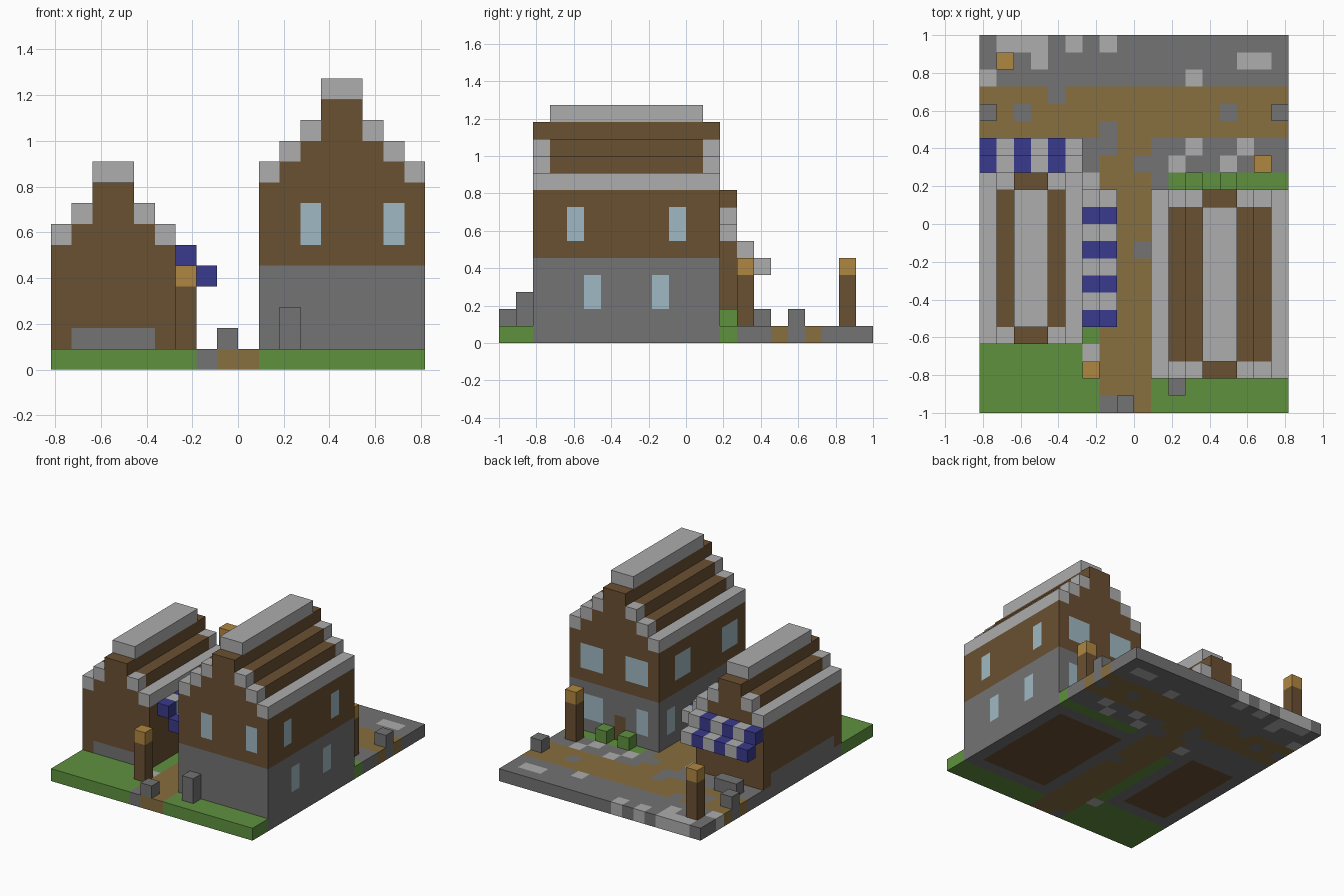
import bpy
import bmesh
from itertools import product
from mathutils import Vector

if "Cube" in bpy.data.objects:
    bpy.data.objects.remove(bpy.data.objects["Cube"], do_unlink=True)

# Block grid: the scene is WIDE x DEEP blocks on the ground
WIDE, DEEP = 18, 22
UNIT = 2 / DEEP

COLOURS = {
    "pale_stone": "ACADAC", "grey_stone": "737373", "grass": "5F913E",
    "dirt": "876E3F", "wood": "6A5032", "lamp_glow": "B08741",
    "blue_cloth": "3A3A8E", "glass": "9FB9C2",
}


def make_material(name, code):
    srgb = [c / 255 for c in bytes.fromhex(code)]
    colour = [((c + 0.055) / 1.055) ** 2.4 for c in srgb] + [1]
    mat = bpy.data.materials.new(name)
    mat.use_nodes = True
    mat.diffuse_color = colour
    mat.node_tree.nodes["Principled BSDF"].inputs["Base Color"].default_value = colour
    return mat


MATS = {name: make_material(name, code) for name, code in COLOURS.items()}


def block(x, y, z, paint):
    """Cells of an inclusive block; paint is a colour name or a rule."""
    spans = [range(s[0], s[-1] + 1) for s in (x, y, z)]
    return {c: paint(*c) if callable(paint) else paint for c in product(*spans)}


def build(name, cells):
    """Mesh the outer skin of the cells, joining flat faces of one colour."""
    bm = bmesh.new()
    used = sorted(set(cells.values()))
    for cell, colour in cells.items():
        for axis, side in product(range(3), (0, 1)):
            beside = list(cell)
            beside[axis] += 2 * side - 1
            if tuple(beside) in cells:
                continue
            u, v = (axis + 1) % 3, (axis + 2) % 3
            ring = []
            for a, b in ((0, 0), (1, 0), (1, 1), (0, 1)):
                p = Vector(cell)
                p[axis] += side
                p[u] += a
                p[v] += b
                p -= Vector((WIDE / 2, DEEP / 2, 0))
                ring.append(bm.verts.new(p * UNIT))
            face = bm.faces.new(ring if side else ring[::-1])
            face.material_index = used.index(colour)
    bmesh.ops.remove_doubles(bm, verts=bm.verts, dist=UNIT / 100)
    bmesh.ops.dissolve_limit(bm, angle_limit=0.01, verts=bm.verts,
                             edges=bm.edges, delimit={"MATERIAL"})
    mesh = bpy.data.meshes.new(name)
    bm.to_mesh(mesh)
    bm.free()
    for colour in used:
        mesh.materials.append(MATS[colour])
    obj = bpy.data.objects.new(name, mesh)
    bpy.context.collection.objects.link(obj)
    return obj


# Ground: grass, cobbles, a street and a lane, with stray stones
def ground():
    cells = block((0, 17), (0, 21), (0,), "grass")

    def patch(x, y, colour):
        cells.update(block(x, y, (0,), colour))

    patch((0, 17), (14, 21), "grey_stone")
    patch((0, 17), (16, 18), "dirt")
    patch((7, 9), (0, 15), "dirt")
    patch((6,), (12, 15), "grey_stone")
    patch((10,), (13,), "grey_stone")
    patch((0, 5), (4, 13), "grey_stone")
    patch((1, 4), (5, 12), "wood")
    patch((10, 17), (2, 12), "grey_stone")
    patch((11, 16), (3, 11), "wood")
    for x, y in ((0, 17), (2, 17), (14, 17), (17, 17), (4, 18), (7, 16),
                 (7, 15), (9, 14), (9, 9), (7, 0)):
        patch((x,), (y,), "grey_stone")
    for x, y in ((1, 21), (2, 21), (3, 21), (5, 21), (7, 21), (3, 20),
                 (15, 20), (16, 20), (0, 19), (12, 19), (12, 15), (15, 15),
                 (11, 14), (14, 14), (6, 13), (6, 3)):
        patch((x,), (y,), "pale_stone")
    build("ground", cells)


# House: walls, stepped gable roof with pale copings, and a ridge cap
def house(name, x, y, wall_top, steps, wall_paint, details=()):
    (x0, x1), (y0, y1) = x, y
    cells = block(x, y, (1, wall_top), wall_paint)
    for s in range(steps + 1):
        def roof(i, j, k, s=s):
            edge = i in (x0 + s, x1 - s) and s < steps
            return "pale_stone" if edge and (s == 0 or j in y) else "wood"
        cells.update(block((x0 + s, x1 - s), y, (wall_top + 1 + s,), roof))
    cells.update(block((x0 + steps, x1 - steps), (y0 + 1, y1 - 1),
                       (wall_top + steps + 2,), "pale_stone"))
    for dx, dy, dz, colour in details:
        cells.update(block(dx, dy, dz, colour))
    build(name, cells)


ground()

UPPER, LOWER = (6, 7), (2, 3)
FRONT, BACK, EAST, WEST = (2,), (12,), (17,), (10,)
openings = [(x, y, UPPER, "glass") for x, y in (
    ((12,), FRONT), ((16,), FRONT), ((11, 12), BACK), ((15, 16), BACK),
    (EAST, (4,)), (EAST, (10,)), (WEST, (3, 4)), (WEST, (9, 10)))]
openings += [(x, y, LOWER, "glass") for x, y in (
    ((11,), BACK), ((15, 16), BACK), (EAST, (5,)), (EAST, (9,)),
    (WEST, (4,)), (WEST, (11,)))]
openings.append(((13,), BACK, (1, 2), "wood"))
house("tall_house", (10, 17), (2, 12), 8, 3,
      lambda i, j, k: "grey_stone" if k < 5 else "wood", openings)


def shop_wall(i, j, k):
    footing = k == 1 and ((j == 4 and 0 < i < 5) or (i == 0 and 4 < j < 13))
    return "grey_stone" if footing else "wood"


house("small_house", (0, 5), (4, 13), 5, 2, shop_wall)


# Striped awnings, each two stepped rows
def stripe(blue):
    return "blue_cloth" if blue else "pale_stone"


side = {}
rear = {}
for step in (0, 1):
    side.update(block((6 + step,), (5, 12), (5 - step,), lambda i, j, k: stripe(j % 2)))
    rear.update(block((0, 5), (14 + step,), (5 - step,), lambda i, j, k: stripe(i % 2 == 0)))
build("side_awning", side)
build("rear_awning", rear)

# Lamp posts
for n, (x, y) in enumerate(((6, 2), (16, 14), (1, 20)), 1):
    build(f"lamp_post_{n}", block((x,), (y,), (1, 4),
          lambda i, j, k: "lamp_glow" if k == 4 else "wood"))

# Bushes beside the back door
for n, x in enumerate((12, 14), 1):
    build(f"bush_{n}", block((x,), (13,), (1,), "grass"))

# Stone bollards, bench and pillar
for n, (x, y) in enumerate(((8, 0), (0, 17), (17, 17)), 1):
    build(f"bollard_{n}", block((x,), (y,), (1,), "grey_stone"))
build("stone_bench", block((1, 2), (15,), (1,), "grey_stone"))
build("stone_pillar", block((11,), (1,), (1, 2), "grey_stone"))
